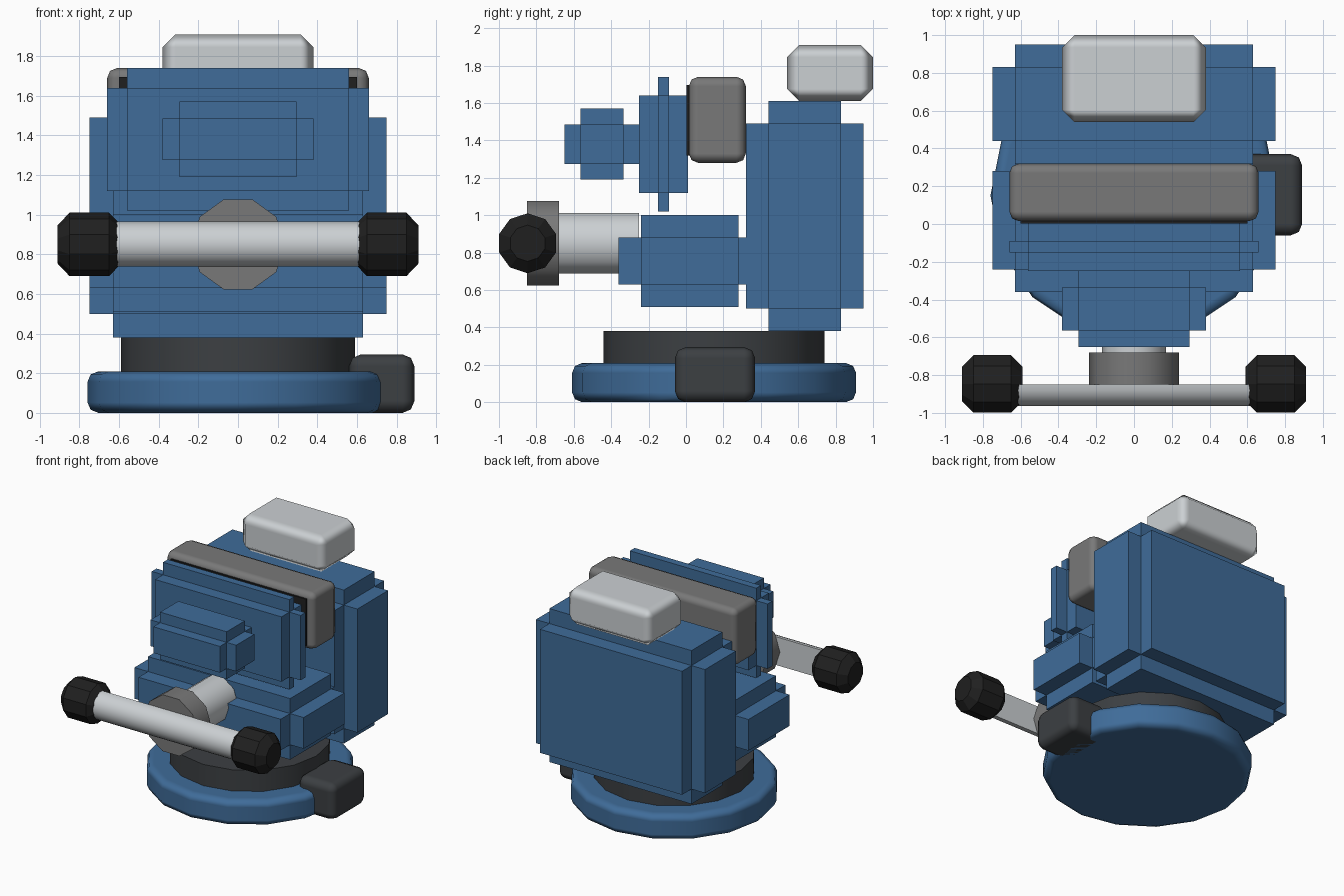
import bpy, bmesh, math
from mathutils import Matrix, Vector

if "Cube" in bpy.data.objects:
    bpy.data.objects.remove(bpy.data.objects["Cube"])


def material(name, rgb):
    m = bpy.data.materials.new(name)
    m.use_nodes = True
    m.diffuse_color = (*rgb, 1)
    m.node_tree.nodes["Principled BSDF"].inputs["Base Color"].default_value = (*rgb, 1)
    return m


BLUE = material("blue paint", (0.05, 0.15, 0.32))
SILVER = material("bright steel", (0.6, 0.63, 0.65))
GREY = material("grey steel", (0.19, 0.19, 0.19))
DARK = material("dark iron", (0.045, 0.05, 0.055))
BLACK = material("black rubber", (0.014, 0.014, 0.014))


def finish(name, bm, mat, bevel=0, segments=1, smooth_angle=None):
    bmesh.ops.recalc_face_normals(bm, faces=bm.faces)
    me = bpy.data.meshes.new(name)
    bm.to_mesh(me)
    bm.free()
    me.materials.append(mat)
    ob = bpy.data.objects.new(name, me)
    bpy.context.collection.objects.link(ob)
    if smooth_angle:
        bpy.ops.object.select_all(action="DESELECT")
        ob.select_set(True)
        bpy.context.view_layer.objects.active = ob
        bpy.ops.object.shade_smooth_by_angle(angle=math.radians(smooth_angle))
    if bevel:
        mod = ob.modifiers.new("edge bevel", "BEVEL")
        mod.width = bevel
        mod.segments = segments
        mod.limit_method = "ANGLE"
        mod.angle_limit = math.radians(45)
    return ob


def add_box(bm, lo, hi):
    lo, hi = Vector(lo), Vector(hi)
    bmesh.ops.create_cube(bm, size=1, matrix=Matrix.Translation((lo + hi) / 2)
                          @ Matrix.Diagonal((*(hi - lo), 1)))


def soft_box(name, lo, hi, mat, bevel=0.0, segments=1):
    bm = bmesh.new()
    add_box(bm, lo, hi)
    ob = finish(name, bm, mat, bevel, segments)
    if bevel:
        for p in ob.data.polygons:
            p.use_smooth = True
        ob.modifiers[0].harden_normals = True
    return ob


def notched_box(name, lo, hi, notch):
    # Box with a square rebate along every edge
    bm = bmesh.new()
    for axis in range(3):
        a = [v if i == axis else v + notch for i, v in enumerate(lo)]
        b = [v if i == axis else v - notch for i, v in enumerate(hi)]
        for other in range(3):
            if other != axis:
                c, d = list(a), list(b)
                c[other], d[other] = lo[other], hi[other]
                # keep one full axis only: the block has stepped corners
        add_box(bm, a, b)
    return finish(name, bm, BLUE)


def cylinder(name, axis, start, end, centre, radius, sides, mat, turn=0, **kw):
    # axis: 'X', 'Y' or 'Z'; a vertex starts at the given turn
    bm = bmesh.new()
    ring = []
    for i in range(sides):
        t = turn + math.tau * i / sides
        u, v = radius * math.cos(t), radius * math.sin(t)
        p = {"X": (start, u, v), "Y": (u, start, v), "Z": (u, v, start)}[axis]
        ring.append(bm.verts.new(Vector(p) + Vector(centre)))
    face = bm.faces.new(ring)
    out = bmesh.ops.extrude_face_region(bm, geom=[face])
    step = Vector([end - start if a == axis else 0 for a in "XYZ"])
    bmesh.ops.translate(bm, vec=step, verts=[e for e in out["geom"]
                                             if isinstance(e, bmesh.types.BMVert)])
    return finish(name, bm, mat, **kw)


# Swivel base
base = cylinder("swivel_base", "Z", 0, 0.21, (0, 0.15, 0), 0.76, 16, BLUE,
                bevel=0.055, segments=2, smooth_angle=40)
for p in base.data.polygons:
    p.use_smooth = True
base.modifiers[0].harden_normals = True
cylinder("swivel_ring", "Z", 0.15, 0.38, (0, 0.15, 0), 0.59, 16, DARK, smooth_angle=40)
soft_box("base_lock", (0.56, -0.06, 0), (0.89, 0.37, 0.295), DARK, 0.06, 2)

# Painted castings
notched_box("rear_body", (-0.75, 0.32, 0.38), (0.75, 0.95, 1.61), 0.12)
notched_box("slide_block", (-0.75, -0.36, 0.51), (0.75, 0.40, 1.0), 0.12)
notched_box("front_jaw", (-0.66, -0.25, 1.02), (0.66, 0.01, 1.74), 0.1)
notched_box("front_boss", (-0.38, -0.65, 1.19), (0.38, -0.25, 1.57), 0.085)

# The stepped blocks are widened to full plates between opposite rebates
# Jaw plate, its dark insert and the anvil
soft_box("rear_jaw", (-0.66, 0.015, 1.28), (0.66, 0.32, 1.74), GREY, 0.05, 2)
soft_box("jaw_insert", (-0.6, 0.003, 1.32), (0.6, 0.02, 1.695), BLACK)
soft_box("anvil", (-0.38, 0.54, 1.61), (0.38, 1.0, 1.91), SILVER, 0.065)

# Screw and its collar
AXLE = (0, 0, 0.85)
cylinder("screw", "Y", -0.72, -0.25, AXLE, 0.17, 10, SILVER, smooth_angle=40)
cylinder("screw_collar", "Y", -0.85, -0.68, AXLE, 0.238, 10, GREY, smooth_angle=40)

# Handle bar, flat at the back, with a grip on each end
bar = bmesh.new()
arc = [bar.verts.new((-0.7, -0.85 - 0.113 * math.sin(math.pi * i / 12),
                      0.852 + 0.113 * math.cos(math.pi * i / 12))) for i in range(13)]
out = bmesh.ops.extrude_face_region(bar, geom=[bar.faces.new(arc)])
bmesh.ops.translate(bar, vec=(1.4, 0, 0), verts=[e for e in out["geom"]
                                                 if isinstance(e, bmesh.types.BMVert)])
finish("handle_bar", bar, SILVER, smooth_angle=40)
for side, name in ((1, "left_grip"), (-1, "right_grip")):
    cylinder(name, "X", side * 0.59, side * 0.91, (0, -0.847, 0.85), 0.16, 10, BLACK,
             turn=math.pi / 2, bevel=0.06)
